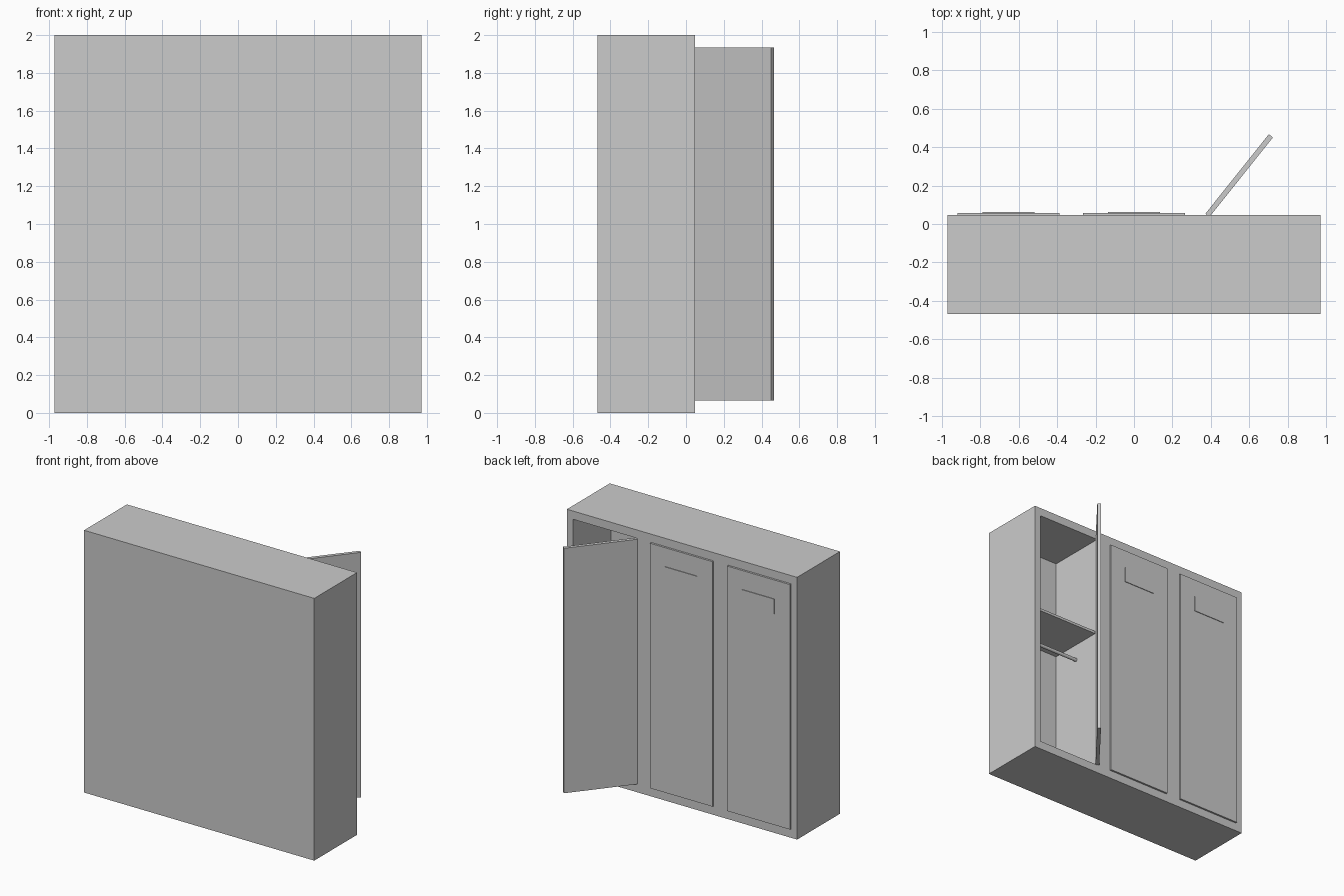
import bpy
import bmesh
import math
from mathutils import Matrix, Vector

if "Cube" in bpy.data.objects:
    bpy.data.objects.remove(bpy.data.objects["Cube"])

W, BACK, FRONT, H = 0.971, -0.468, 0.048, 2.0
CENTRES = (-0.653, 0.0, 0.653)
DOOR_W, DOOR_T, Z0, Z1 = 0.53, 0.027, 0.066, 1.934
INNER_BACK, HALF = -0.412, 0.267


def box(name, lo, hi):
    """Box between two opposite corners."""
    lo, hi = Vector(lo), Vector(hi)
    bm = bmesh.new()
    bmesh.ops.create_cube(bm, size=1, matrix=Matrix.Translation((lo + hi) / 2)
                          @ Matrix.Diagonal((*(hi - lo), 1)))
    mesh = bpy.data.meshes.new(name)
    bm.to_mesh(mesh)
    bm.free()
    obj = bpy.data.objects.new(name, mesh)
    bpy.context.collection.objects.link(obj)
    return obj


# cabinet body with three hollow compartments
body = box("locker_body", (-W, BACK, 0), (W, FRONT, H))
for i, cx in enumerate(CENTRES):
    cutter = box(f"compartment_cutter_{i}", (cx - HALF, INNER_BACK, 0.063),
                 (cx + HALF, FRONT + 0.1, 1.937))
    cutter.hide_render = True
    cutter.hide_viewport = True
    cut = body.modifiers.new("compartment", 'BOOLEAN')
    cut.object = cutter
    cut.solver = 'EXACT'

# shelf and hanging rail in each compartment
for i, cx in enumerate(CENTRES):
    box(f"shelf_{i}", (cx - HALF, INNER_BACK, 1.165), (cx + HALF, 0.025, 1.185))
    bpy.ops.mesh.primitive_cylinder_add(vertices=24, radius=0.013, depth=2 * HALF,
                                        location=(cx, -0.19, 1.04),
                                        rotation=(0, math.pi / 2, 0))
    rail = bpy.context.object
    rail.name = f"hanging_rail_{i}"
    bpy.ops.object.shade_smooth_by_angle()

# closed doors with a raised plate
for i, cx in enumerate(CENTRES[:2]):
    top = 0.058
    box(f"door_{i}", (cx - DOOR_W / 2, top - DOOR_T, Z0), (cx + DOOR_W / 2, top, Z1))
    box(f"door_plate_{i}", (cx - 0.135, top - 0.005, 1.675), (cx + 0.135, top + 0.005, 1.79))

# open door, swung about its hinge edge
door = box("open_door", (0, 0, Z0), (DOOR_W, DOOR_T, Z1))
door.location = (0.392, 0.036, 0)
door.rotation_euler.z = math.radians(51.4)
